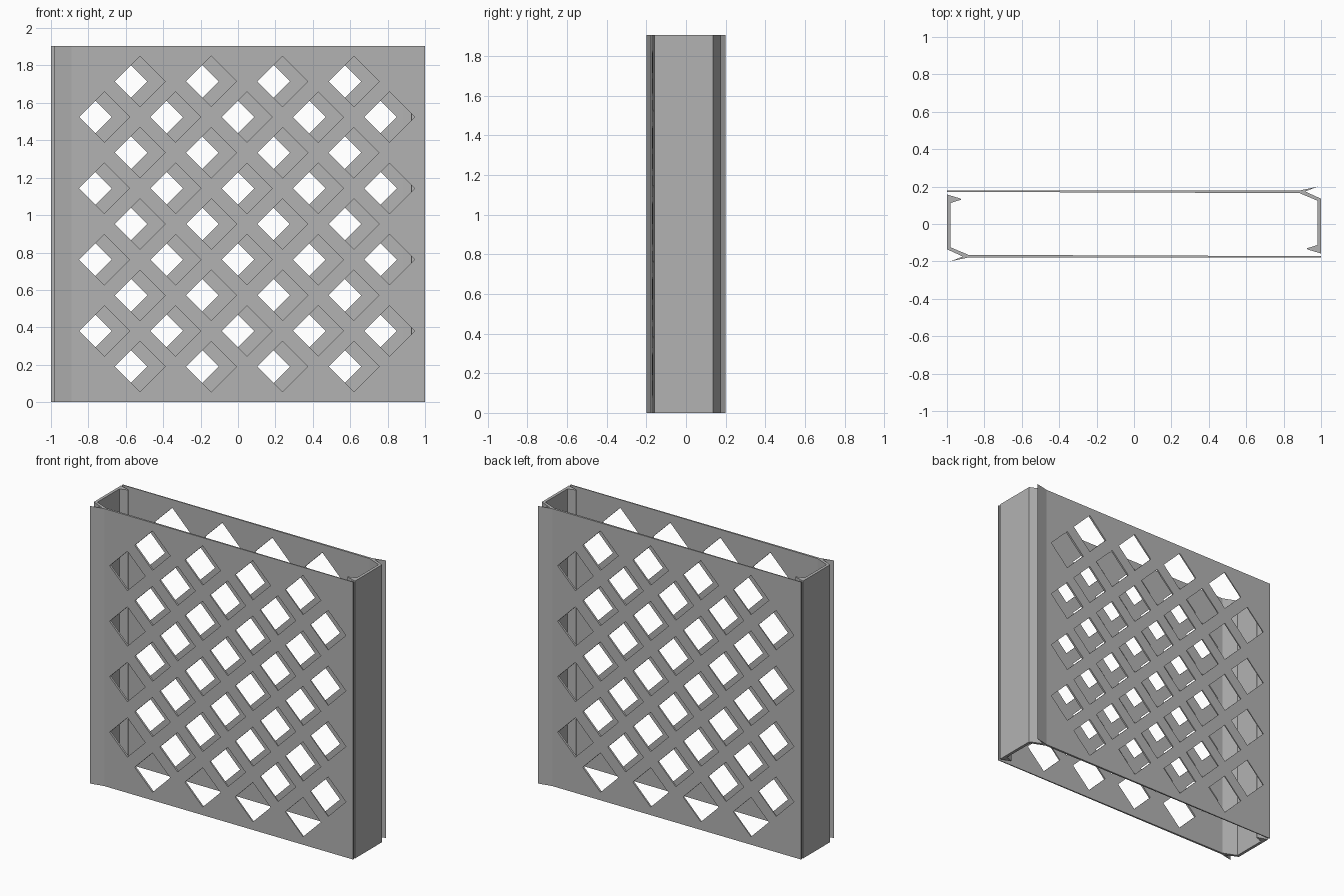
import bpy, bmesh, math

if "Cube" in bpy.data.objects:
    bpy.data.objects.remove(bpy.data.objects["Cube"])

HEIGHT = 1.905
PITCH = HEIGHT / 10      # lattice spacing of the diamond holes
R = 0.135                # half diagonal of a hole

grey = bpy.data.materials.new("plain_grey")
grey.diffuse_color = (0.45, 0.45, 0.45, 1)
grey.use_nodes = True
grey.node_tree.nodes["Principled BSDF"].inputs["Base Color"].default_value = grey.diffuse_color


def prism(bm, pts, axis, a, b):
    """Extrude a closed 2D outline along y or z from a to b."""
    at = (lambda p, t: (p[0], t, p[1])) if axis == "y" else (lambda p, t: (p[0], p[1], t))
    lo = [bm.verts.new(at(p, a)) for p in pts]
    hi = [bm.verts.new(at(p, b)) for p in pts]
    bm.faces.new(lo)
    bm.faces.new(hi[::-1])
    for i in range(len(pts)):
        j = (i + 1) % len(pts)
        bm.faces.new((lo[i], hi[i], hi[j], lo[j]))


def finish(bm, name):
    bmesh.ops.recalc_face_normals(bm, faces=bm.faces)
    me = bpy.data.meshes.new(name)
    bm.to_mesh(me)
    bm.free()
    ob = bpy.data.objects.new(name, me)
    bpy.context.collection.objects.link(ob)
    return ob


# Cross-section: side wall with hook, slanted corner, latch lip, broad panel
section = [
    (-1.0, 0.158), (-1.0, -0.135), (-0.915, -0.174),   # wall outside, slant, notch
    (-0.983, -0.2), (-0.89, -0.18),                    # latch lip
    (1.0, -0.178), (1.0, -0.172),                      # thin panel end
    (-0.885, -0.165), (-0.98, -0.125),                 # panel inside, slant inside
    (-0.98, 0.112), (-0.925, 0.13), (-0.928, 0.136),   # wall inside, hook
]
bm = bmesh.new()
prism(bm, section, "z", 0, HEIGHT)
front = finish(bm, "front_half")
front.data.materials.append(grey)

# Diamond holes in staggered rows
bm = bmesh.new()
for row in range(1, 10):
    z = row * PITCH
    count, x0 = (4, -0.524) if row % 2 else (5, -0.7145)
    for i in range(count):
        x = x0 + i * 2 * PITCH
        prism(bm, [(x - R, z), (x, z - R), (x + R, z), (x, z + R)], "y", -0.25, -0.145)
cutter = finish(bm, "hole_cutter")
cutter.hide_render = True

mod = front.modifiers.new("holes", "BOOLEAN")
mod.operation = "DIFFERENCE"
mod.solver = "EXACT"
mod.object = cutter
bpy.context.view_layer.objects.active = front
bpy.ops.object.modifier_apply(modifier=mod.name)
bpy.data.objects.remove(cutter)

# Identical second half, turned around to close the frame
back = front.copy()
back.data = front.data.copy()
back.name = "back_half"
back.rotation_euler.z = math.pi
bpy.context.collection.objects.link(back)
